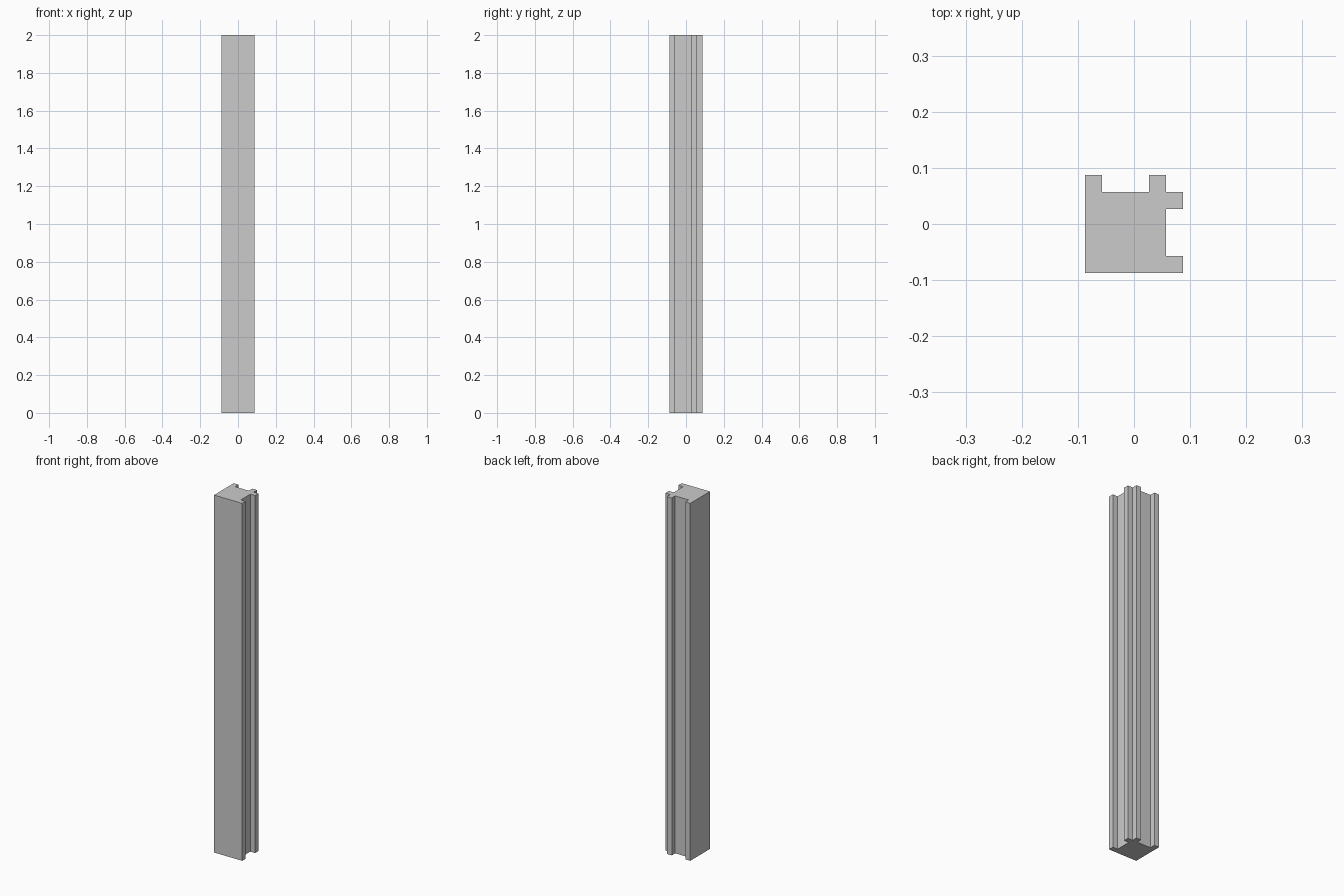
import bpy, bmesh

if "Cube" in bpy.data.objects:
    bpy.data.objects.remove(bpy.data.objects["Cube"])

HEIGHT = 2.0
OUT = 0.087     # outer face
IN = 0.057      # channel floor and corner notch
LIP = 0.027     # inner side of the corner lips

# Half of the cross-section; the other half mirrors across the diagonal
half = [(IN, IN), (IN, OUT), (LIP, OUT), (LIP, IN),
        (-IN, IN), (-IN, OUT), (-OUT, OUT)]
profile = half + [(-OUT, -OUT)] + [(y, x) for x, y in reversed(half[1:])]

# Extrude the grooved corner post
bm = bmesh.new()
base = bm.faces.new([bm.verts.new((x, y, 0)) for x, y in profile])
top = bmesh.ops.extrude_face_region(bm, geom=[base], use_keep_orig=True)
bmesh.ops.translate(bm, vec=(0, 0, HEIGHT),
                    verts=[g for g in top["geom"] if isinstance(g, bmesh.types.BMVert)])
bmesh.ops.recalc_face_normals(bm, faces=bm.faces)

mesh = bpy.data.meshes.new("grooved_corner_post")
bm.to_mesh(mesh)
bm.free()
post = bpy.data.objects.new("grooved_corner_post", mesh)
bpy.context.collection.objects.link(post)
